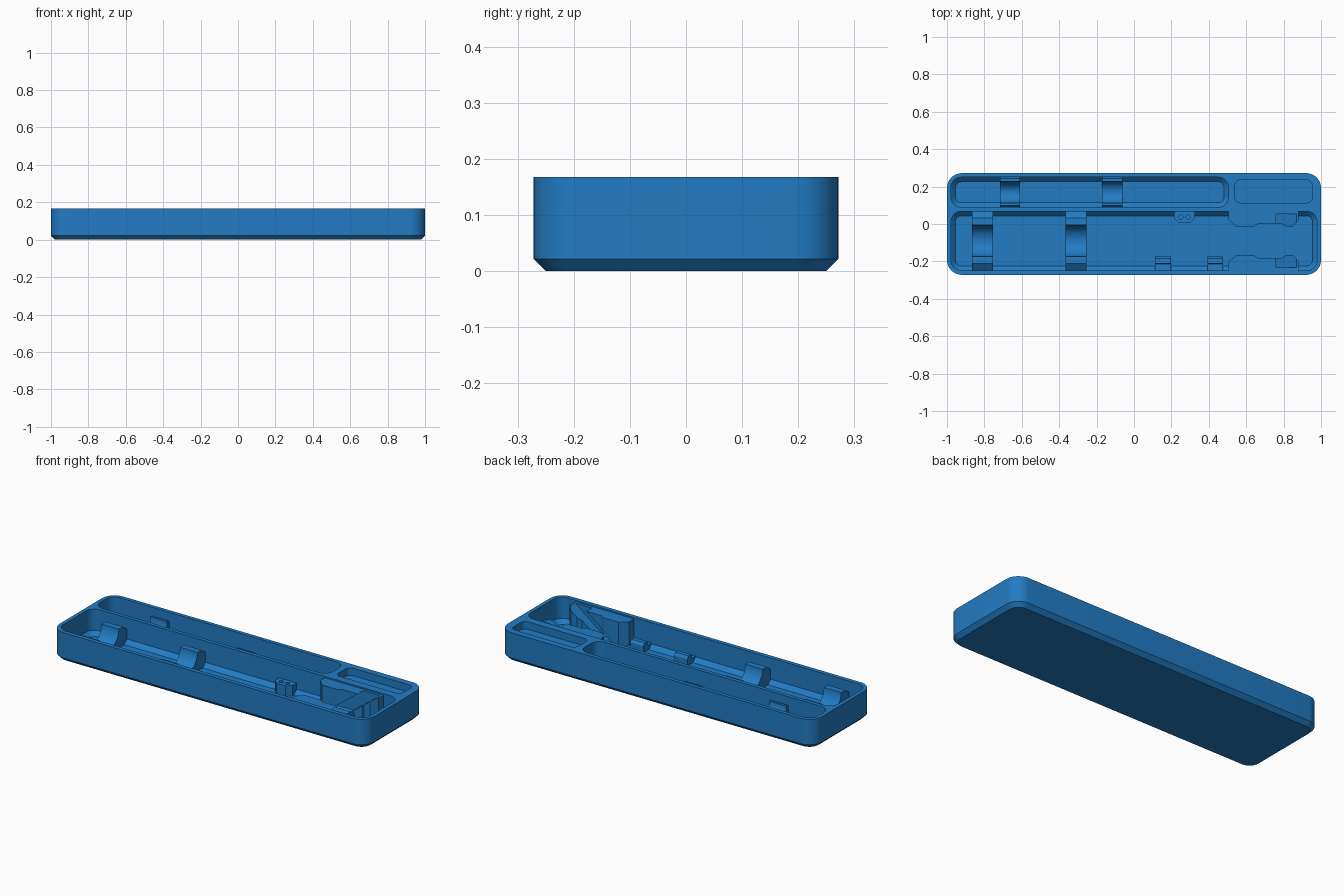
import bpy
import bmesh
from math import cos, sin, pi, radians
from mathutils import Vector, Matrix

cube = bpy.data.objects.get("Cube")
if cube:
    bpy.data.objects.remove(cube, do_unlink=True)

blue = bpy.data.materials.new("blue plastic")
blue.use_nodes = True
blue.diffuse_color = (0.016, 0.2, 0.55, 1)
blue.node_tree.nodes["Principled BSDF"].inputs["Base Color"].default_value = blue.diffuse_color

HEIGHT, FLOOR = 0.168, 0.022


def make(name, bm):
    bmesh.ops.recalc_face_normals(bm, faces=bm.faces)
    mesh = bpy.data.meshes.new(name)
    bm.to_mesh(mesh)
    bm.free()
    mesh.materials.append(blue)
    obj = bpy.data.objects.new(name, mesh)
    bpy.context.collection.objects.link(obj)
    return obj


def loft(name, rings):
    """Closed solid through rings with equal point counts."""
    bm = bmesh.new()
    loops = [[bm.verts.new(p) for p in ring] for ring in rings]
    n = len(loops[0])
    for a, b in zip(loops, loops[1:]):
        for i in range(n):
            bm.faces.new((a[i], a[(i + 1) % n], b[(i + 1) % n], b[i]))
    bm.faces.new(loops[0])
    bm.faces.new(loops[-1])
    return make(name, bm)


def rounded(x0, x1, y0, y1, r, z, steps=10):
    pts = []
    corners = ((x1 - r, y1 - r), (x0 + r, y1 - r), (x0 + r, y0 + r), (x1 - r, y0 + r))
    for q, (cx, cy) in enumerate(corners):
        for i in range(steps + 1):
            a = (q + i / steps) * pi / 2
            pts.append((cx + r * cos(a), cy + r * sin(a), z))
    return pts


def tub(name, x0, x1, y0, y1, r, z0, z1, ch):
    """Rounded box whose lower edge is chamfered by ch."""
    rings = [rounded(x0, x1, y0, y1, r, z) for z in (z0 + ch, z1)]
    if ch:
        rings.insert(0, rounded(x0 + ch, x1 - ch, y0 + ch, y1 - ch, r - ch, z0))
    return loft(name, rings)


def along_x(name, profile, x0, x1):
    return loft(name, [[(x, y, z) for y, z in profile] for x in (x0, x1)])


def along_z(name, outline, z0, z1):
    return loft(name, [[(x, y, z) for x, y in outline] for z in (z0, z1)])


def cut(obj, cutters):
    for c in cutters:
        c.hide_render = True
        mod = obj.modifiers.new("cut", 'BOOLEAN')
        mod.operation, mod.solver, mod.object = 'DIFFERENCE', 'EXACT', c
        bpy.context.view_layer.objects.active = obj
        bpy.ops.object.modifier_apply(modifier=mod.name)
        bpy.data.objects.remove(c, do_unlink=True)


# Case with two deep trays and a shallow pocket
case = tub("case", -1, 1, -0.272, 0.272, 0.08, 0, HEIGHT, 0.022)
cut(case, [
    tub("front_tray_cutter", -0.978, 0.978, -0.248, 0.068, 0.055, FLOOR, 0.3, 0.024),
    tub("back_tray_cutter", -0.978, 0.505, 0.09, 0.25, 0.055, FLOOR, 0.3, 0.024),
    tub("pocket_cutter", 0.54, 0.953, 0.113, 0.235, 0.03, 0.125, 0.3, 0),
])


# Cradles: a block across a tray with a round trough
def cradle(name, xs, y0, y1, centre, r, top, low, shoulder):
    arc = [(centre - r * cos(pi * i / 16), top - low * sin(pi * i / 16)) for i in range(17)]
    profile = [(y0, 0.015), (y0, top - 0.03), (y0 + shoulder, top)] + arc
    profile += [(y1 - shoulder, top), (y1, top - 0.03), (y1, 0.015)]
    along_x(name, profile, *xs)


for side, x in (("right", -0.81), ("middle", -0.31)):
    cradle("front_cradle_" + side, (x - 0.055, x + 0.055),
           -0.252, 0.072, -0.09, 0.085, 0.13, 0.085, 0.04)
cradle("back_cradle_right", (-0.717, -0.61), 0.086, 0.254, 0.17, 0.058, 0.122, 0.07, 0.012)
cradle("back_cradle_middle", (-0.17, -0.062), 0.086, 0.254, 0.17, 0.058, 0.085, 0.05, 0.012)

# Stepped clips along the front wall
for i, x in enumerate((0.155, 0.435)):
    along_x("clip_%d" % (i + 1),
            [(-0.252, 0.015), (-0.252, 0.05), (-0.215, 0.05), (-0.21, 0.075),
             (-0.185, 0.075), (-0.175, 0.06), (-0.175, 0.015)], x - 0.042, x + 0.042)

# Small block with two drilled holes
holder = along_z("bit_holder", [(0.215, 0.072), (0.215, 0.03), (0.24, 0.005),
                                (0.3, 0.005), (0.325, 0.03), (0.325, 0.072)], 0.015, 0.082)
cut(holder, [along_z("hole_cutter", [(x + 0.012 * cos(a * pi / 8), 0.037 + 0.012 * sin(a * pi / 8))
                                     for a in range(16)], 0.04, 0.2) for x in (0.25, 0.29)])

# Two facing blocks with a slanting groove in their inner faces
MID = -0.09
for name, s, wall in (("back_guide_block", 1, 0.162), ("front_guide_block", -1, 0.162)):
    outline = [(0.505, wall), (0.505, 0.115), (0.545, 0.077), (0.64, 0.077), (0.665, 0.092),
               (0.79, 0.092), (0.81, 0.077), (0.85, 0.077), (0.88, 0.11), (0.88, wall)]
    block = along_z(name, [(x, MID + s * y) for x, y in outline], 0.015, 0.16)
    bm = bmesh.new()
    bmesh.ops.create_cube(bm, size=1, matrix=Matrix.Translation((0.715, MID, 0.085))
                          @ Matrix.Rotation(radians(-37), 4, 'Y')
                          @ Matrix.Diagonal(Vector((0.6, 0.285, 0.065, 1))))
    cut(block, [make("groove_cutter", bm)])

# Smooth the round walls, keep hard edges
for obj in bpy.context.scene.objects:
    obj.select_set(obj.type == 'MESH')
bpy.context.view_layer.objects.active = case
bpy.ops.object.shade_smooth_by_angle(angle=radians(25))
